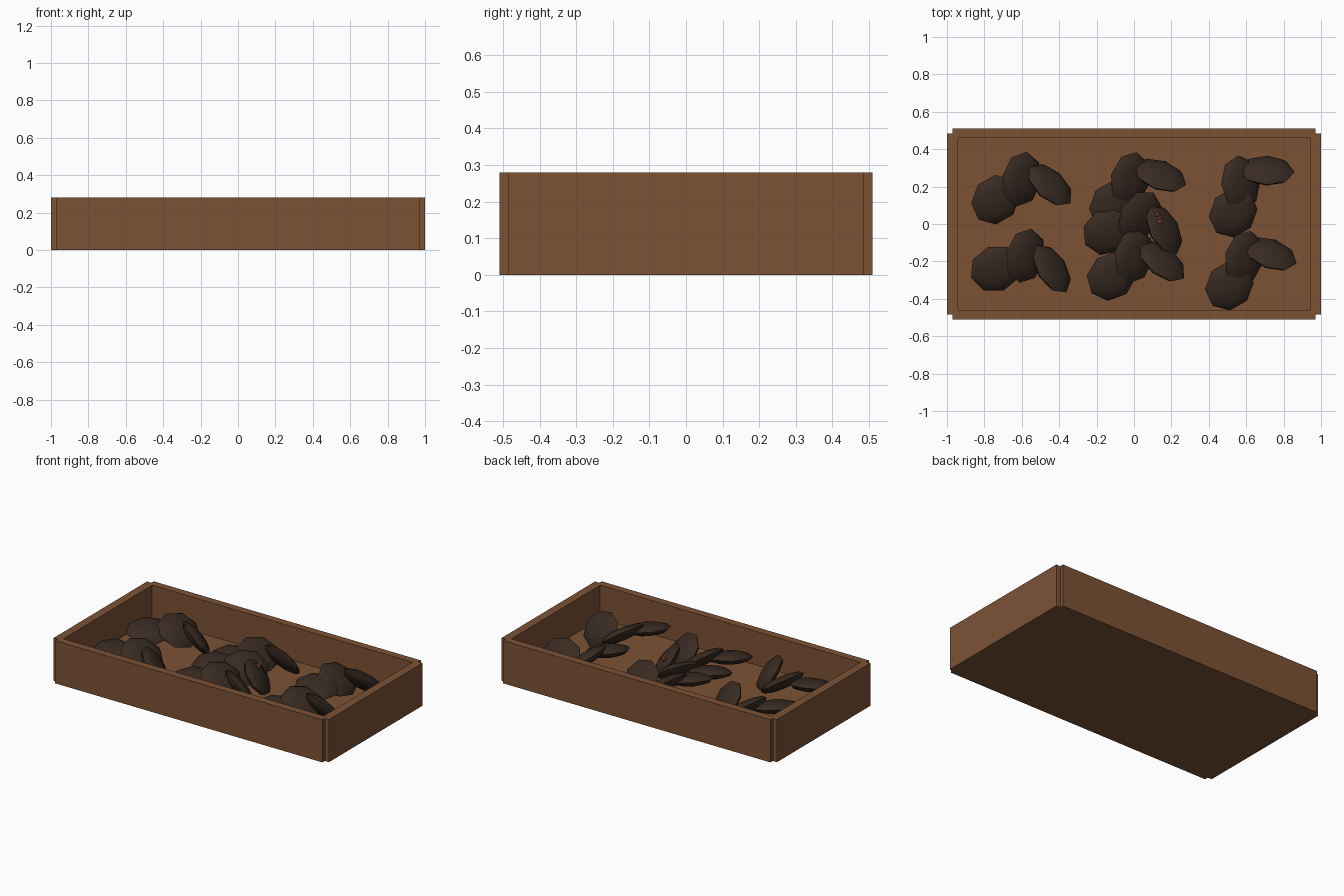
import bpy, bmesh, math
from mathutils import Matrix, Vector

if "Cube" in bpy.data.objects:
    bpy.data.objects.remove(bpy.data.objects["Cube"])


def material(name, rgb):
    m = bpy.data.materials.new(name)
    m.diffuse_color = (*rgb, 1)
    m.use_nodes = True
    m.node_tree.nodes["Principled BSDF"].inputs["Base Color"].default_value = m.diffuse_color
    return m


WOOD = material("brown_wood", (0.202, 0.084, 0.036))
DARK = material("dark_shell", (0.040, 0.024, 0.016))
NUT = material("reddish_brown", (0.235, 0.085, 0.038))


def add_object(name, bm, mat, smooth=False):
    bmesh.ops.recalc_face_normals(bm, faces=bm.faces)
    me = bpy.data.meshes.new(name)
    bm.to_mesh(me)
    bm.free()
    me.materials.append(mat)
    ob = bpy.data.objects.new(name, me)
    bpy.context.collection.objects.link(ob)
    if smooth:
        bpy.ops.object.select_all(action='DESELECT')
        ob.select_set(True)
        bpy.context.view_layer.objects.active = ob
        bpy.ops.object.shade_smooth_by_angle(angle=math.radians(35))
    return ob


# Open tray: notched outer corners, straight walls, raised inner floor
HEIGHT, FLOOR = 0.28, 0.06
bm = bmesh.new()
corners = []
for sx, sy in ((1, 1), (-1, 1), (-1, -1), (1, -1)):
    notch = [(1, 0.485), (0.97, 0.485), (0.97, 0.51)]
    if sx * sy < 0:
        notch.reverse()
    top = [bm.verts.new((sx * x, sy * y, HEIGHT)) for x, y in notch]
    base = [bm.verts.new((sx * x, sy * y, 0)) for x, y in notch]
    rim = bm.verts.new((sx * 0.945, sy * 0.46, HEIGHT))
    low = bm.verts.new((sx * 0.945, sy * 0.46, FLOOR))
    bm.faces.new((rim, top[0], top[1]))
    bm.faces.new((rim, top[1], top[2]))
    corners.append((top, base, rim, low))
tops = [v for c in corners for v in c[0]]
bases = [v for c in corners for v in c[1]]
for i in range(12):
    j = (i + 1) % 12
    bm.faces.new((bases[i], bases[j], tops[j], tops[i]))
for i in range(4):
    a, b = corners[i], corners[(i + 1) % 4]
    bm.faces.new((a[2], a[0][2], b[0][0], b[2]))
    bm.faces.new((a[2], b[2], b[3], a[3]))
bm.faces.new([c[3] for c in corners])
bm.faces.new(bases)
add_object("tray", bm, WOOD)


# Flattened eight-sided shell, turned in plan and tipped about its long axis
def shell(name, x, y, z, size, turn, tip):
    bm = bmesh.new()
    bmesh.ops.create_uvsphere(bm, u_segments=8, v_segments=6, radius=1)
    bmesh.ops.scale(bm, vec=size, verts=bm.verts)
    rot = (Matrix.Rotation(math.radians(turn), 4, 'Z')
           @ Matrix.Rotation(math.radians(-tip), 4, 'X'))
    bm.transform(Matrix.Translation((x, y, z)) @ rot)
    return add_object(name, bm, DARK, True)


# Each cluster: flat, leaning and steep shells as (x, y, turn)
KINDS = (("flat_shell", (0.14, 0.128, 0.038), 15),
         ("leaning_shell", (0.148, 0.13, 0.038), 36),
         ("steep_shell", (0.148, 0.122, 0.038), 52))
CLUSTERS = (
    ((-0.74, 0.13, -130), (-0.60, 0.24, -100), (-0.45, 0.21, -42)),
    ((-0.11, 0.10, -130), (-0.02, 0.24, -103), (0.14, 0.26, -20)),
    ((-0.14, -0.04, -150), (0.03, 0.04, -120), (0.16, -0.03, -62)),
    ((-0.12, -0.28, -140), (0.00, -0.17, -100), (0.15, -0.20, -38)),
    ((-0.74, -0.24, -160), (-0.58, -0.17, -102), (-0.44, -0.24, -58)),
    ((0.53, 0.06, -130), (0.57, 0.22, -85), (0.71, 0.285, -3)),
    ((0.51, -0.33, -130), (0.59, -0.18, -103), (0.73, -0.16, -20)),
)
for cluster in CLUSTERS:
    for (name, size, tip), (x, y, turn) in zip(KINDS, cluster):
        shell(name, x, y, 0.16, size, turn, tip)

# Small kernels lying on the middle cluster
for x, y, z in ((0.125, 0.05, 0.212), (0.14, 0.01, 0.21), (0.13, 0.03, 0.205)):
    bm = bmesh.new()
    bmesh.ops.create_icosphere(bm, subdivisions=1, radius=0.018)
    bmesh.ops.translate(bm, vec=Vector((x, y, z)), verts=bm.verts)
    add_object("kernel", bm, NUT, True)
